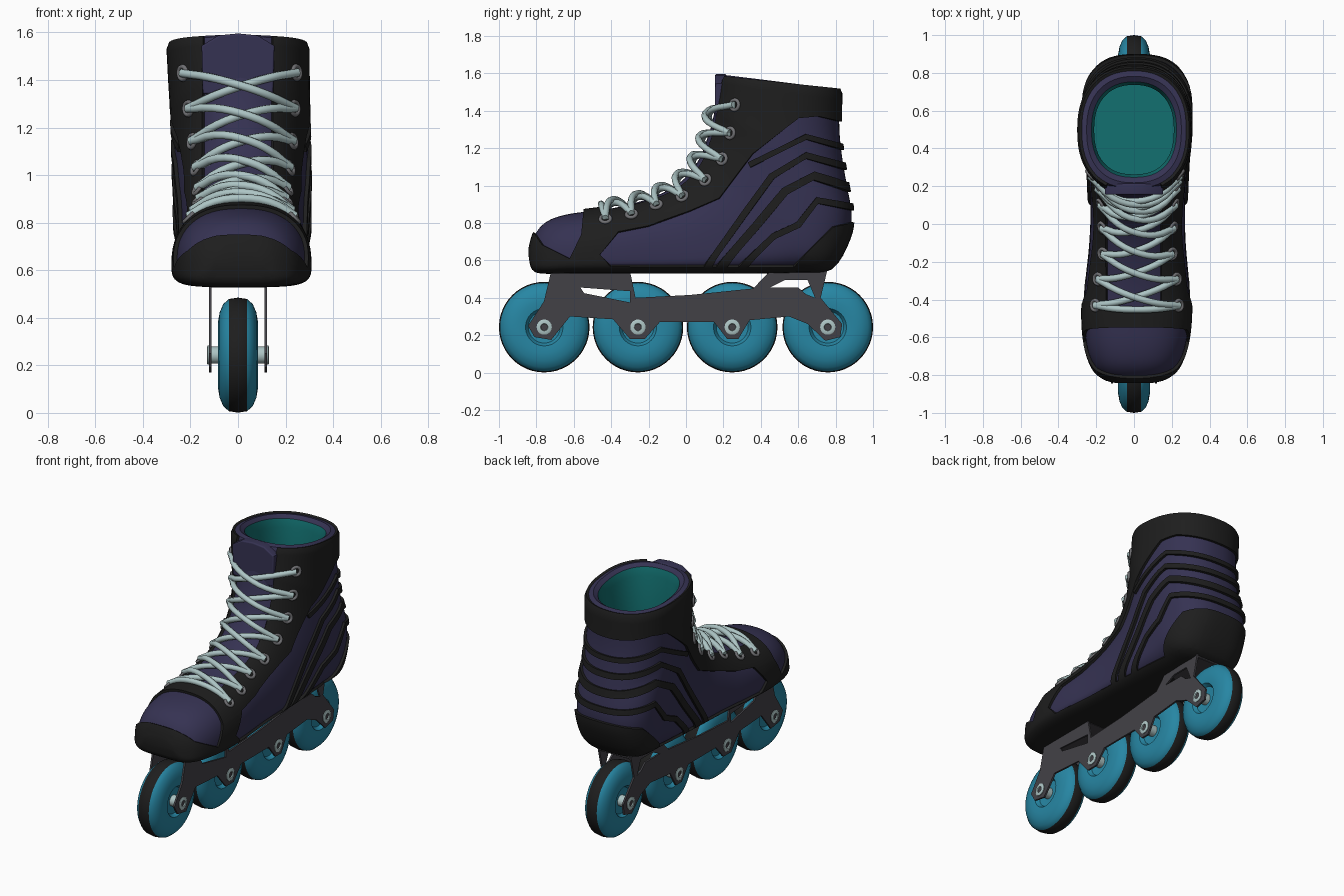
import bpy, bmesh
from math import sin, cos, pi, radians
from mathutils import Vector
from mathutils.bvhtree import BVHTree

cube = bpy.data.objects.get("Cube")
if cube:
    bpy.data.objects.remove(cube)


def material(name, r, g, b):
    m = bpy.data.materials.new(name)
    m.use_nodes = True
    m.diffuse_color = (r, g, b, 1)
    m.node_tree.nodes["Principled BSDF"].inputs["Base Color"].default_value = (r, g, b, 1)
    return m


PURPLE = material("dark purple", .036, .032, .085)
BLACK = material("black", .013, .013, .013)
LINING = material("teal lining", .006, .16, .16)
BLUE = material("wheel blue", .02, .24, .37)
GREY = material("frame grey", .055, .053, .062)
LACE = material("pale lace", .42, .56, .56)
METAL = material("eyelet grey", .16, .16, .17)


def finish(ob, angle=35):
    """Apply modifiers or curve bevels, then shade smooth with sharp edges kept."""
    bpy.ops.object.select_all(action='DESELECT')
    ob.select_set(True)
    bpy.context.view_layer.objects.active = ob
    bpy.ops.object.convert(target='MESH')
    bpy.ops.object.shade_smooth_by_angle(angle=radians(angle))


def add(name, data, *mats):
    ob = bpy.data.objects.new(name, data)
    bpy.context.collection.objects.link(ob)
    for m in mats:
        data.materials.append(m)
    return ob


def add_bm(name, bm, *mats):
    mesh = bpy.data.meshes.new(name)
    bm.to_mesh(mesh)
    return add(name, mesh, *mats)


def loft(rings):
    """Skin closed rings and cap both ends."""
    bm = bmesh.new()
    vs = [[bm.verts.new(p) for p in r] for r in rings]
    for k, (a, b) in enumerate(zip(vs, vs[1:])):
        for i in range(len(a)):
            bm.faces.new((a[i - 1], a[i], b[i], b[i - 1])).material_index = k
    for k in (0, -1):
        bm.faces.new(vs[k]).material_index = k % (len(vs) - 1)
    bmesh.ops.recalc_face_normals(bm, faces=bm.faces)
    return bm


def box(name, size, loc, mat, bevel=.004):
    bm = bmesh.new()
    bmesh.ops.create_cube(bm, size=1)
    for v in bm.verts:
        v.co = Vector(a * b for a, b in zip(v.co, size)) + Vector(loc)
    ob = add_bm(name, bm, mat)
    ob.modifiers.new("bevel", 'BEVEL').width = bevel
    finish(ob)


def flat_outline(name, outlines, depth, mat):
    """Extruded 2D outline; inner outlines become holes."""
    cu = bpy.data.curves.new(name, 'CURVE')
    cu.dimensions, cu.fill_mode, cu.extrude = '2D', 'BOTH', depth
    for pts in outlines:
        s = cu.splines.new('POLY')
        s.points.add(len(pts) - 1)
        for q, p in zip(s.points, pts):
            q.co = (*p, 0, 1)
        s.use_cyclic_u = True
    return add(name, cu, mat)


# Boot shell: each section runs from an instep point to a sole or heel point
sections = [  # top y, top z, bottom y, bottom z, half width
    (-.825, .67, -.825, .62, .10), (-.80, .75, -.81, .56, .16),
    (-.74, .81, -.76, .545, .22), (-.64, .845, -.64, .545, .262),
    (-.5, .865, -.48, .545, .278), (-.36, .885, -.3, .545, .272),
    (-.2, .93, -.1, .545, .255), (-.06, .995, .12, .545, .25),
    (.03, 1.08, .36, .545, .255), (.085, 1.17, .6, .55, .265),
    (.11, 1.24, .77, .565, .275), (.13, 1.3, .865, .72, .278),
    (.145, 1.36, .885, .85, .28), (.155, 1.41, .86, 1.0, .28),
    (.165, 1.46, .835, 1.15, .28), (.172, 1.5, .82, 1.3, .282),
    (.18, 1.56, .82, 1.49, .285)]
STEPS, SIDES = 4, 64


def section_at(u):
    i = min(int(u), len(sections) - 2)
    t = u - i
    p, q, r, s = (sections[min(max(k, 0), len(sections) - 1)] for k in range(i - 1, i + 3))
    return [b + t / 2 * (c - a + t * (2 * a - 5 * b + 4 * c - d + t * (3 * (b - c) + d - a)))
            for a, b, c, d in zip(p, q, r, s)]


def ring_at(u):
    ty, tz, by, bz, w = section_at(u)
    k = min(max((u - 7) / 6, 0), 1)
    mid, low = .25 + .25 * k, 4.5 - 2.2 * k
    shift = .02 * sin(pi * u / (len(sections) - 1))
    pts = []
    for j in range(SIDES):
        c, s = cos(2 * pi * j / SIDES), sin(2 * pi * j / SIDES)
        n = 2.4 if c > 0 else low
        h = abs(c) ** (2 / n)
        f = mid + (1 - mid) * h if c > 0 else mid - mid * h
        x = w * abs(s) ** (2 / n) * (1 if s > 0 else -1)
        pts.append(Vector((x + shift, by + (ty - by) * f, bz + (tz - bz) * f)))
    return pts


rings = [ring_at(i / STEPS) for i in range((len(sections) - 1) * STEPS + 1)]
outer = len(rings) - 1
collar = rings[-1]
centre = sum(collar, Vector()) / SIDES
# Padded rim, then the lining down to the insole
for scale, dz in ((.97, .022), (.88, .03), (.79, .012), (.74, -.04)):
    rings.append([Vector((*(centre + (p - centre) * scale).xy, p.z + dz)) for p in collar])
for t in (.35, .7, 1):
    rings.append([p.lerp(Vector((p.x, p.y, .62)), t) for p in rings[outer + 4]])
shell = loft(rings)
for f in shell.faces:
    k = f.material_index
    f.material_index = 0 if k < outer + 3 else 1
tree = BVHTree.FromBMesh(shell)
finish(add_bm("boot_shell", shell, PURPLE, LINING))

# Raised black overlays, outlined in side profile
patches = [
    [(-.56, .72), (-.4, .74), (-.2, .78), (.02, .86), (.18, .93), (.36, 1.17), (.6, 1.36),
     (.7, 1.37), (.95, 1.31), (.95, 1.7), (0, 1.7), (-.53, 1)],             # eyestay and cuff
    [(-.56, .73), (-.36, .75), (-.46, .63), (-.4, .57), (-.64, .57)],       # toe strap
    [(-1, .5), (1, .5), (1, .575), (-1, .575)],                             # sole edge
    [(-1, .755), (-.81, .755), (-.76, .68), (-.62, .61), (-.62, .56), (-1, .5)],  # toe bumper
    [(.56, .56), (.66, .66), (.78, .78), (.95, .82), (.95, .54)]]           # heel counter


def stripe(path, width):
    pts = [Vector(p) for p in path]
    sides = []
    for i, p in enumerate(pts):
        d = (pts[min(i + 1, len(pts) - 1)] - pts[max(i - 1, 0)]).normalized()
        n = Vector((-d.y, d.x)) * width / 2
        sides.append((p + n, p - n))
    for (a, b), (c, d) in zip(sides, sides[1:]):
        patches.append([a, c, d, b])


stripe([(.95, 1.17), (.64, 1.26), (.34, 1.11)], .03)
stripe([(.95, 1.07), (.64, 1.16), (.46, 1.05), (.3, .83), (.1, .55)], .035)
stripe([(.95, .96), (.68, 1.05), (.53, .97), (.38, .79), (.17, .55)], .045)
stripe([(.95, .87), (.7, .92), (.6, .79), (.47, .73), (.28, .55)], .035)


def inside(poly, y, z):
    hit = False
    for a, b in zip(poly, poly[1:] + poly[:1]):
        if (a[1] > z) != (b[1] > z) and y < a[0] + (z - a[1]) * (b[0] - a[0]) / (b[1] - a[1]):
            hit = not hit
    return hit


def slice_faces(bm, faces, co, no):
    geom = set(faces)
    for f in faces:
        geom.update(f.edges)
        geom.update(f.verts)
    bmesh.ops.bisect_plane(bm, geom=list(geom), dist=1e-5, plane_co=co, plane_no=no)


bmesh.ops.delete(shell, geom=[f for f in shell.faces if f.material_index
                              or f.calc_center_median().z > 1.49 and f.normal.z > .5], context='FACES')
for poly in patches:
    for a, b in zip(poly, poly[1:] + poly[:1]):
        near = []
        for f in shell.faces:
            c = f.calc_center_median()
            if all(min(a[k], b[k]) - .06 < c[k + 1] < max(a[k], b[k]) + .06 for k in (0, 1)):
                near.append(f)
        if near:
            slice_faces(shell, near, (0, *a), (0, a[1] - b[1], b[0] - a[0]))
for co, no in (((.14, 0, 0), (1, 0, 0)), ((-.14, 0, 0), (1, 0, 0)), ((0, -.45, 0), (0, 1, 0))):
    slice_faces(shell, list(shell.faces), co, no)


def is_black(f):
    x, y, z = f.calc_center_median()
    tongue = abs(x) < .14 and -.45 < y < .3 and z > .75
    return not tongue and any(inside(p, y, z) for p in patches)


bmesh.ops.delete(shell, geom=[f for f in shell.faces if not is_black(f)], context='FACES')
overlay = add_bm("boot_overlays", shell, BLACK)
solid = overlay.modifiers.new("thickness", 'SOLIDIFY')
solid.thickness, solid.offset = .016, 1
finish(overlay)

# Tongue tip above the lacing
tip = flat_outline("tongue_tip", [[(-.14, 1.35), (.14, 1.35), (.145, 1.54), (.08, 1.58),
                                   (0, 1.588), (-.08, 1.58), (-.145, 1.54)]], .022, PURPLE)
tip.rotation_euler = (pi / 2, 0, 0)
tip.location.y = .185
tip.data.bevel_depth = .008
finish(tip)

# Eyelets on both sides of the instep
rows = [(-.43, .81), (-.29, .835), (-.155, .885), (-.015, .935), (.11, 1.025),
        (.2, 1.14), (.245, 1.28), (.27, 1.43)]
eyelets = {}
for side in (1, -1):
    for i, (y, z) in enumerate(rows):
        hit, normal, _, _ = tree.ray_cast(Vector((side * 2, y, z)), Vector((-side, 0, 0)))
        eyelets[side, i] = hit + normal * .024
        bpy.ops.mesh.primitive_torus_add(
            location=hit + normal * .018, rotation=normal.to_track_quat('Z', 'Y').to_euler(),
            major_radius=.027, minor_radius=.01, major_segments=20, minor_segments=8)
        ob = bpy.context.object
        ob.name = "eyelet"
        ob.data.materials.append(METAL)
        finish(ob, 60)


# Laces crossing over the tongue
def lace(a, b, level, lift):
    out = Vector((0, -.3, 1)).lerp(Vector((0, -1, .1)), level / 7).normalized()
    path = [a]
    for j in range(1, 12):
        p = a.lerp(b, j / 12)
        hit = tree.ray_cast(p + out, -out)[0] or p
        path.append(hit + out * (.022 + lift * sin(pi * j / 12)))
    path.append(b)
    cu = bpy.data.curves.new("lace", 'CURVE')
    cu.dimensions, cu.bevel_depth, cu.bevel_resolution, cu.use_fill_caps = '3D', .018, 2, True
    s = cu.splines.new('POLY')
    s.points.add(len(path) - 1)
    for q, p in zip(s.points, path):
        q.co = (*p, 1)
    finish(add("lace", cu, LACE), 60)


lace(eyelets[1, 0], eyelets[-1, 0], 0, .01)
for i in range(len(rows) - 1):
    for side in (1, -1):
        lace(eyelets[side, i], eyelets[-side, i + 1], i + .5, .025 if side > 0 else .005)

# Frame: two side plates with windows, joined under the sole
plate = [(-.72, .545), (-.3, .545), (-.27, .4), (.02, .415), (.36, .45), (.45, .545), (.755, .545),
         (.72, .4), (.835, .26), (.825, .19), (.745, .17), (.65, .26), (.55, .3), (.34, .28),
         (.28, .18), (.22, .18), (.15, .27), (-.14, .27), (-.22, .18), (-.3, .18), (-.39, .285),
         (-.62, .3), (-.72, .175), (-.81, .19), (-.845, .25), (-.76, .38)]
windows = [[(-.565, .455), (-.3, .435), (-.3, .375), (-.545, .425)],
           [(.53, .495), (.65, .495), (.69, .4), (.64, .42), (.6, .455), (.45, .455)]]
for side in (1, -1):
    ob = flat_outline("frame_plate", [plate] + windows, .006, GREY)
    ob.rotation_euler = (pi / 2, 0, pi / 2)
    ob.location.x = side * .117
    finish(ob)
box("front_mount", (.24, .42, .016), (0, -.51, .535), GREY)
box("rear_mount", (.24, .3, .016), (0, .6, .535), GREY)


# Wheels, axles and bolts
def turned(name, profile, y, sides, *mats):
    bm = loft([[(x, y + r * cos(2 * pi * j / sides), .243 + r * sin(2 * pi * j / sides))
                for j in range(sides)] for x, r in profile])
    for f in bm.faces:
        f.material_index = int(len(mats) > 1 and abs(f.calc_center_median().x) < .038
                               and abs(f.normal.x) < .5)
    finish(add_bm(name, bm, *mats))


half = [(.05, .03), (.055, .085), (.08, .1), (.084, .14), (.077, .18), (.062, .215), (.038, .236)]
wheel = half + [(0, .242)] + [(-x, r) for x, r in reversed(half)]
for y in (-.758, -.257, .247, .758):
    turned("wheel", wheel, y, 48, BLUE, BLACK)
    turned("axle", [(-.118, .036), (.118, .036)], y, 20, LACE)
    for s in (1, -1):
        turned("bolt_head", [(s * .115, .041), (s * .127, .041), (s * .13, .036),
                             (s * .13, .02), (s * .122, .018)], y, 18, LACE)
